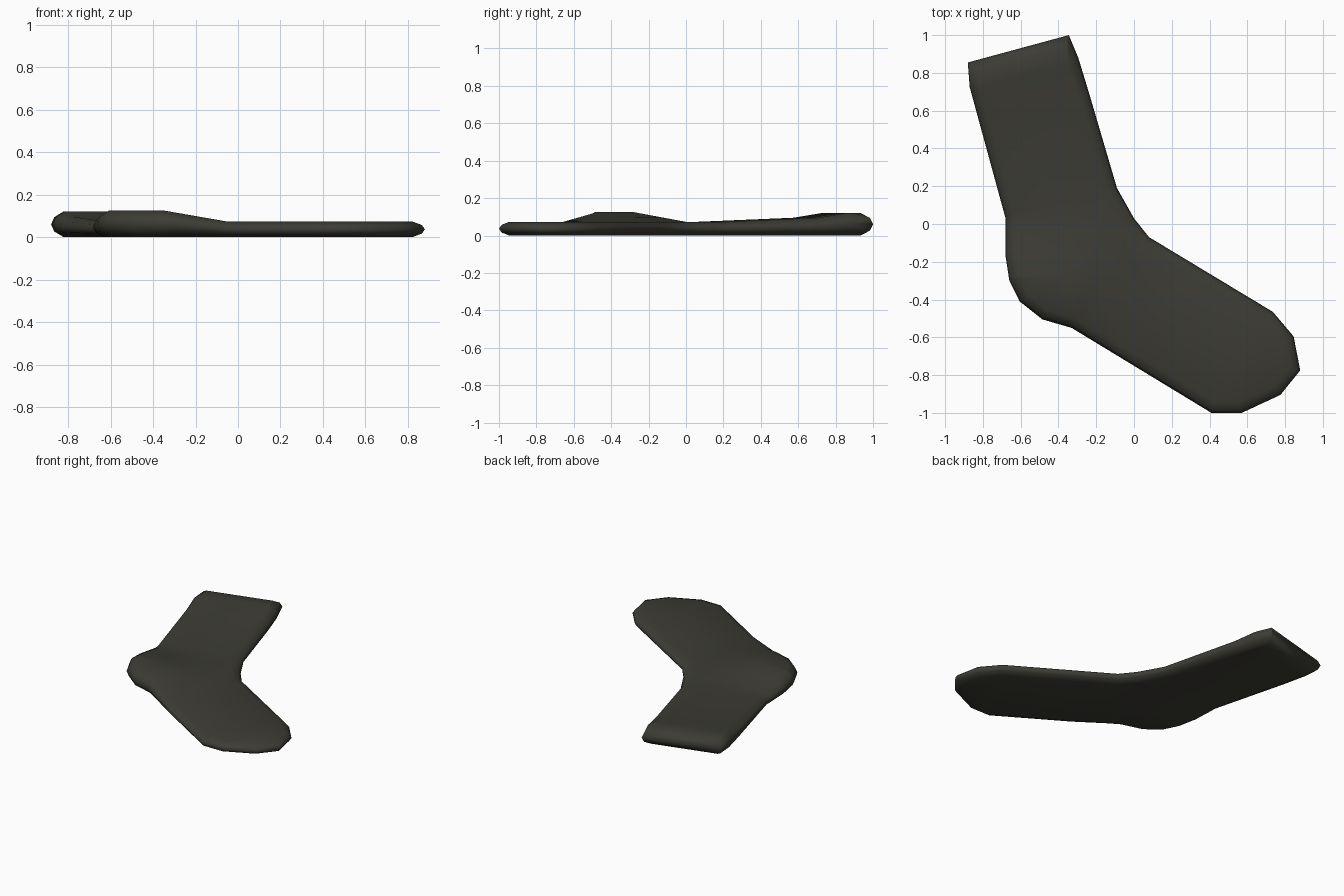
import bpy, bmesh
from mathutils import Vector

if "Cube" in bpy.data.objects:
    bpy.data.objects.remove(bpy.data.objects["Cube"])

# Sock outline seen from above, clockwise from the cuff
OUTLINE = [(-.88, .855), (-.345, 1.0), (-.295, .88), (-.24, .70), (-.09, .19), (0, .03),
           (.08, -.07), (.735, -.465), (.845, -.595), (.88, -.775), (.775, -.905),
           (.57, -1.0), (.41, -1.0), (-.33, -.55), (-.485, -.505), (-.605, -.41),
           (-.66, -.30), (-.68, -.17), (-.68, .03), (-.87, .725)]
# Rounded rim: (inset, fraction of local thickness)
RIM = [(.055, 0), (.014, .22), (0, .5), (.014, .78), (.055, 1)]


def inset(points, d):
    out = []
    n = len(points)
    for i in range(n):
        a, b, c = (Vector(points[(i + k) % n]) for k in (-1, 0, 1))
        u, v = (b - a).normalized(), (c - b).normalized()
        n1, n2 = Vector((u.y, -u.x)), Vector((v.y, -v.x))
        out.append(b + (n1 + n2) * d / (1 + n1.dot(n2)))
    return out


def clamp(t):
    return max(0, min(1, t))


def thickness(x, y):
    s = y - .278 * x                                   # distance along the leg
    leg = .022 * clamp((s - .23) / .56) + .025 * clamp((s - .79) / .16)
    heel = .052 * min(clamp(-y / .28), clamp((-.05 - x) / .30))
    return .073 + leg + heel


# Sock body: rim rings with closed top and bottom
bm = bmesh.new()
rings = [[bm.verts.new((p.x, p.y, f)) for p in inset(OUTLINE, d)] for d, f in RIM]
n = len(OUTLINE)
for lo, hi in zip(rings, rings[1:]):
    for i in range(n):
        j = (i + 1) % n
        bm.faces.new((lo[i], lo[j], hi[j], hi[i]))
bm.faces.new(rings[-1])
bm.faces.new(rings[0][::-1])

# Cut lines where the thickness changes (leg folds, then ankle and heel)
cuts = [((0, s, 0), (-.278, 1, 0)) for s in (.23, .79, .95)]
cuts += [((0, y, 0), (0, 1, 0)) for y in (0, -.14, -.28)]
cuts += [((x, 0, 0), (1, 0, 0)) for x in (-.05, -.2, -.35)]
for co, no in cuts:
    bmesh.ops.bisect_plane(bm, geom=bm.verts[:] + bm.edges[:] + bm.faces[:],
                           plane_co=co, plane_no=no, dist=1e-5)
for v in bm.verts:
    v.co.z *= thickness(v.co.x, v.co.y)
bmesh.ops.triangulate(bm, faces=[f for f in bm.faces if len(f.verts) > 4])
bmesh.ops.recalc_face_normals(bm, faces=bm.faces[:])
for f in bm.faces:
    f.smooth = True

mesh = bpy.data.meshes.new("sock")
bm.to_mesh(mesh)
bm.free()
wool = bpy.data.materials.new("dark olive wool")
wool.diffuse_color = (.046, .045, .036, 1)
wool.use_nodes = True
wool.node_tree.nodes["Principled BSDF"].inputs["Base Color"].default_value = wool.diffuse_color
mesh.materials.append(wool)
bpy.context.collection.objects.link(bpy.data.objects.new("sock", mesh))
